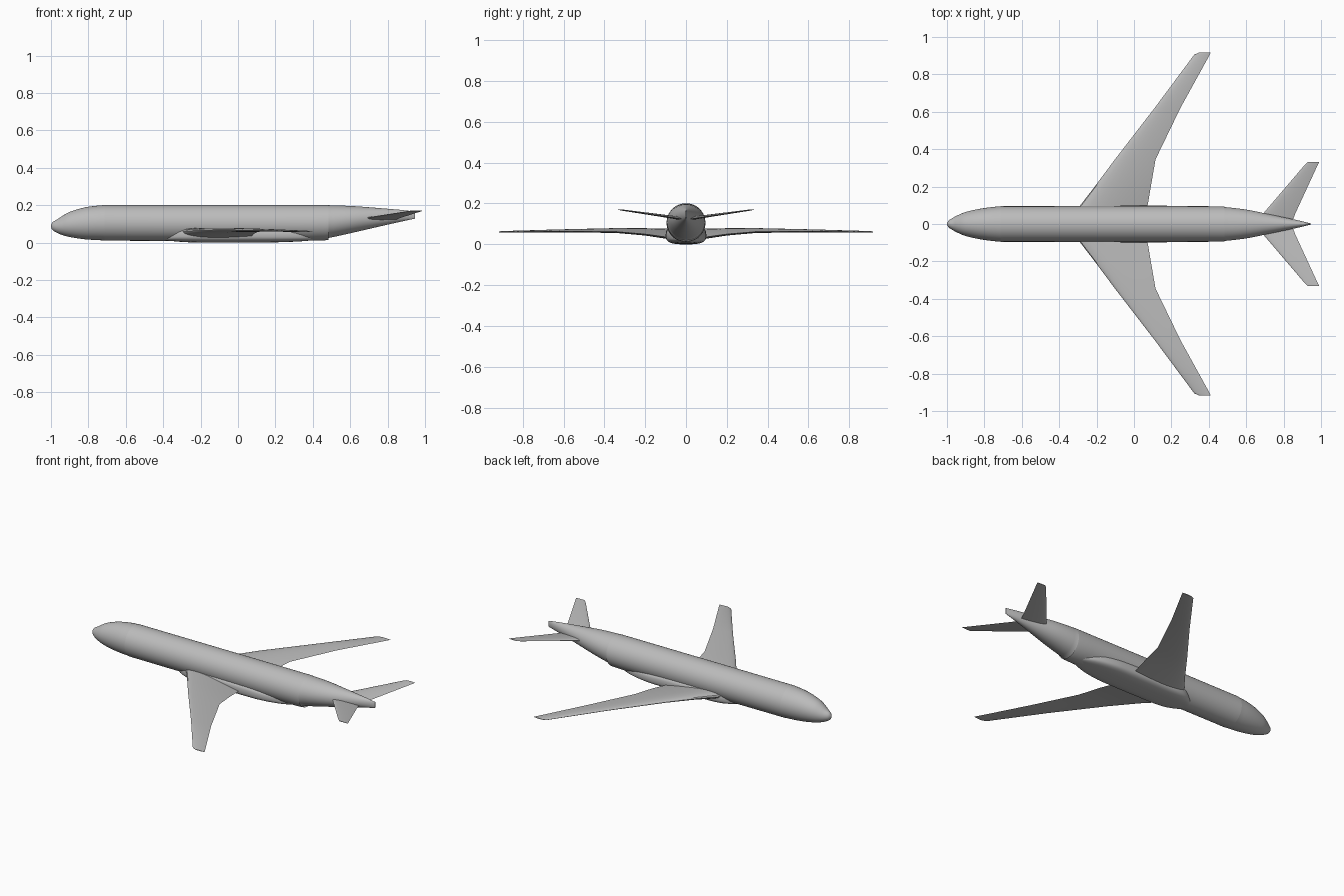
import bpy
import bmesh
from math import cos, sin, pi, sqrt, copysign

default_cube = bpy.data.objects.get("Cube")
if default_cube:
    bpy.data.objects.remove(default_cube, do_unlink=True)

# One plain grey for the whole airframe
GREY = (0.5, 0.5, 0.5, 1)
paint = bpy.data.materials.new("airframe grey")
paint.use_nodes = True
paint.diffuse_color = GREY
paint.node_tree.nodes["Principled BSDF"].inputs["Base Color"].default_value = GREY


def smooth_stations(stations, steps):
    """Resample a table of stations with a Catmull-Rom curve."""
    result = []
    last = len(stations) - 1
    for i in range(last):
        a, b = stations[max(i - 1, 0)], stations[i]
        c, d = stations[i + 1], stations[min(i + 2, last)]
        for k in range(steps):
            t = k / steps
            result.append([
                q + t * ((r - p) + t * (2 * p - 5 * q + 4 * r - s + t * (3 * (q - r) + s - p))) / 2
                for p, q, r, s in zip(a, b, c, d)
            ])
    return result + [list(stations[last])]


def loft(name, rings, mirrored=False, angle=35):
    """Skin closed rings of equal length and cap both ends."""
    bm = bmesh.new()
    loops = [[bm.verts.new(point) for point in ring] for ring in rings]
    for near, far in zip(loops, loops[1:]):
        for j in range(len(near)):
            bm.faces.new((near[j - 1], near[j], far[j], far[j - 1]))
    bm.faces.new(loops[0])
    bm.faces.new(loops[-1])
    bmesh.ops.recalc_face_normals(bm, faces=bm.faces)
    mesh = bpy.data.meshes.new(name)
    bm.to_mesh(mesh)
    bm.free()
    mesh.materials.append(paint)
    obj = bpy.data.objects.new(name, mesh)
    bpy.context.collection.objects.link(obj)
    if mirrored:
        mirror = obj.modifiers.new("mirror", "MIRROR")
        mirror.use_axis = (False, True, False)
    bpy.ops.object.select_all(action="DESELECT")
    obj.select_set(True)
    bpy.context.view_layer.objects.active = obj
    bpy.ops.object.shade_smooth_by_angle(angle=angle * pi / 180)
    return obj


def body_ring(x, half_width, top, bottom, power=1.0, sides=40):
    """Cross-section of a body; a power under one makes it boxier."""
    middle, half_height = (top + bottom) / 2, (top - bottom) / 2
    ring = []
    for i in range(sides):
        a = 2 * pi * i / sides
        c, s = cos(a), sin(a)
        ring.append((x, half_width * copysign(abs(c) ** power, c),
                     middle + half_height * copysign(abs(s) ** power, s)))
    return ring


def aerofoil_ring(lead, trail, y, lead_z, trail_z, thickness, steps=12):
    """Wing section: over the top to the nose, back along the underside."""
    def point(i, side):
        t = (1 - cos(pi * i / steps)) / 2
        bulge = 2.97 * sqrt(t) - 1.26 * t - 3.52 * t ** 2 + 2.84 * t ** 3 - 1.03 * t ** 4
        return (lead + t * (trail - lead), y,
                lead_z + t * (trail_z - lead_z) + side * thickness * bulge / 2)
    upper = [point(i, 1) for i in range(steps, -1, -1)]
    lower = [point(i, -1) for i in range(1, steps + 1)]
    return upper + lower


# Fuselage: x, half width, top, bottom
fuselage = [
    (-1, .004, .094, .083),
    (-.99, .019, .110, .066),
    (-.965, .035, .125, .051),
    (-.94, .048, .142, .041),
    (-.9, .064, .164, .030),
    (-.82, .082, .188, .018),
    (-.72, .094, .2, .012),
    (-.6, .095, .201, .01),
    (.38, .095, .201, .01),
    (.48, .091, .200, .024),
    (.6, .077, .196, .050),
    (.7, .057, .189, .073),
    (.8, .036, .181, .096),
    (.88, .019, .174, .114),
    (.945, .003, .166, .128),
]
loft("fuselage", [body_ring(*s) for s in smooth_stations(fuselage, 4)])

# Belly fairing where the wings meet the body
fairing = [
    (-.4, .03, .05, .012),
    (-.34, .072, .075, .007),
    (-.27, .094, .09, .002),
    (-.15, .099, .092, 0),
    (.1, .099, .088, 0),
    (.22, .094, .08, .002),
    (.34, .07, .07, .007),
    (.43, .03, .05, .016),
]
loft("belly_fairing", [body_ring(*s, power=.65) for s in smooth_stations(fairing, 4)])

# Swept wings with a trailing edge kink and a clipped tip:
# leading x, trailing x, y, leading z, trailing z, thickness
wing = [
    (-.332, .06, .04, .056, .03, .052),
    (-.287, .073, .1, .06, .036, .046),
    (-.21, .09, .2, .066, .05, .034),
    (-.102, .115, .345, .07, .062, .023),
    (.11, .248, .62, .067, .064, .014),
    (.322, .405, .905, .061, .06, .008),
    (.345, .41, .916, .06, .06, .004),
]
loft("wings", [aerofoil_ring(*s) for s in wing], mirrored=True)

# Tailplanes with upward tilt
tailplane = [
    (.655, .845, .01, .126, .123, .017),
    (.69, .862, .055, .132, .13, .015),
    (.912, .982, .315, .168, .168, .006),
    (.93, .99, .332, .17, .17, .003),
]
loft("tailplanes", [aerofoil_ring(*s) for s in tailplane], mirrored=True)
